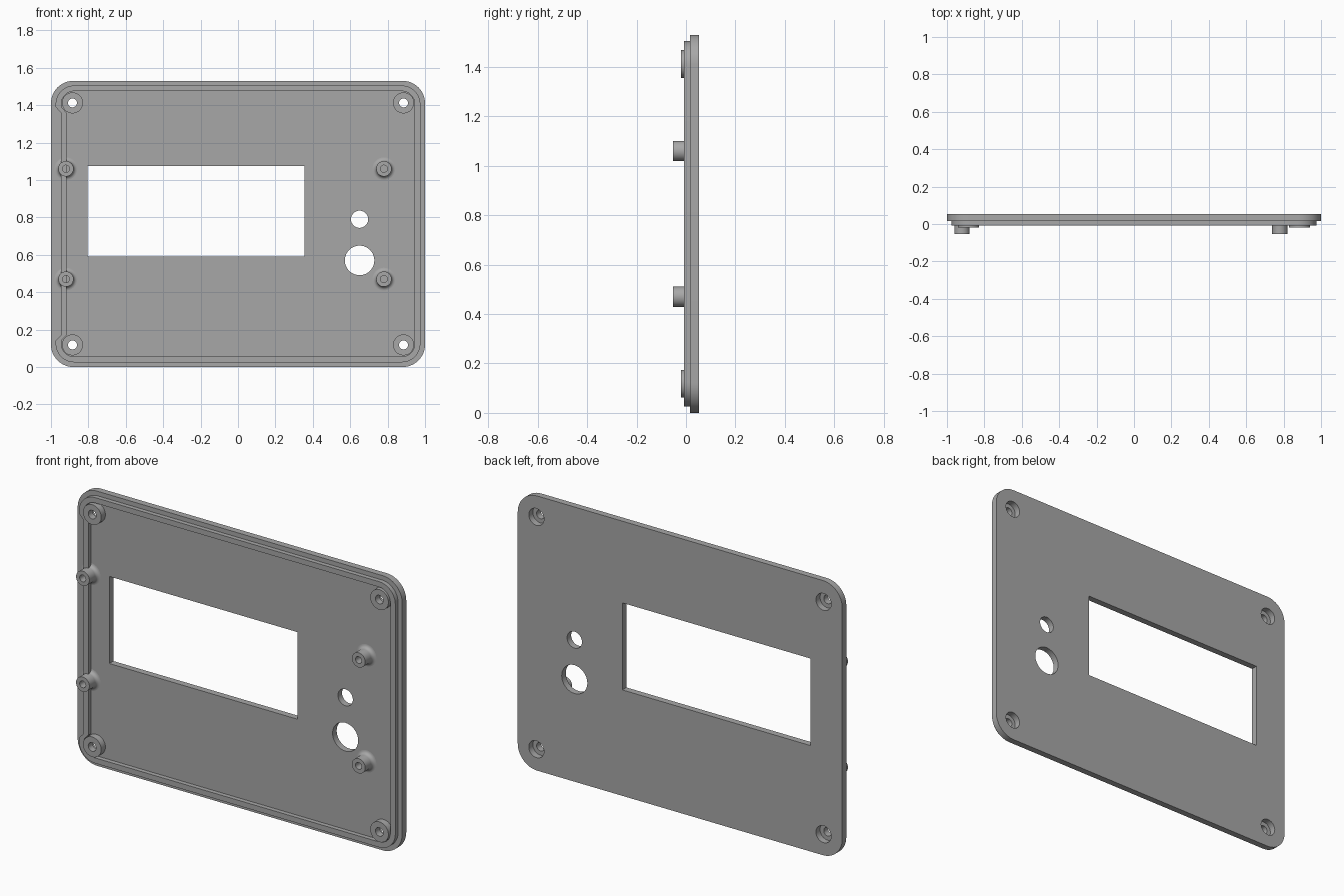
import bpy, bmesh
from math import pi, sin, cos, radians

cube = bpy.data.objects.get("Cube")
if cube:
    bpy.data.objects.remove(cube, do_unlink=True)

W, H = 2.0, 1.53                 # plate width and height
BACK, FACE = 0.053, 0.017        # plate back and inner face along y
LIP, BOSS, POST = -0.008, -0.02, -0.053

grey = bpy.data.materials.new("panel grey")
grey.use_nodes = True
colour = (0.39, 0.39, 0.39, 1)
grey.diffuse_color = colour
grey.node_tree.nodes["Principled BSDF"].inputs["Base Color"].default_value = colour


def finish(obj):
    """Give the part its material and smooth its curved walls."""
    obj.data.materials.clear()
    obj.data.materials.append(grey)
    bpy.ops.object.select_all(action="DESELECT")
    obj.select_set(True)
    bpy.context.view_layer.objects.active = obj
    bpy.ops.object.shade_smooth_by_angle(angle=radians(30))


def circle(x, z, r, n=40):
    return [(x + r * cos(2 * pi * i / n), z + r * sin(2 * pi * i / n)) for i in range(n)]


def rounded(inset, radius, jog=0.0):
    """Rounded outline; jog moves the left side inward between the corners."""
    pts = []
    cx, cz = W / 2 - inset - radius, H / 2 - inset - radius
    for k, (sx, sz) in enumerate([(1, 1), (-1, 1), (-1, -1), (1, -1)]):
        for i in range(13):
            a = (k + i / 12) * pi / 2
            pts.append((sx * cx + radius * cos(a), H / 2 + sz * cz + radius * sin(a)))
        if k == 1 and jog:
            left = -W / 2 + inset
            pts += [(left, H - 0.14), (left + jog, H - 0.17),
                    (left + jog, 0.17), (left, 0.14)]
    return pts


def slab(name, outlines, y0, y1):
    """Extrude a filled outline with holes from y0 to y1."""
    curve = bpy.data.curves.new(name, "CURVE")
    curve.dimensions = "2D"
    curve.fill_mode = "BOTH"
    curve.extrude = (y1 - y0) / 2
    for pts in outlines:
        spline = curve.splines.new("POLY")
        spline.points.add(len(pts) - 1)
        for p, (x, z) in zip(spline.points, pts):
            p.co = (x, z, 0, 1)
        spline.use_cyclic_u = True
    obj = bpy.data.objects.new(name, curve)
    bpy.context.collection.objects.link(obj)
    obj.rotation_euler.x = pi / 2
    obj.location.y = (y0 + y1) / 2
    bpy.ops.object.select_all(action="DESELECT")
    obj.select_set(True)
    bpy.context.view_layer.objects.active = obj
    bpy.ops.object.convert(target="MESH")
    obj = bpy.context.object
    bm = bmesh.new()
    bm.from_mesh(obj.data)
    bmesh.ops.remove_doubles(bm, verts=bm.verts, dist=0.0001)
    bmesh.ops.recalc_face_normals(bm, faces=bm.faces)
    bm.to_mesh(obj.data)
    bm.free()
    finish(obj)


def lathe(name, x, z, profile, n=32):
    """Spin a (radius, y) profile around an axis along y."""
    bm = bmesh.new()
    verts = [bm.verts.new((r, y, 0)) for r, y in profile]
    edges = [bm.edges.new(pair) for pair in zip(verts, verts[1:])]
    bmesh.ops.spin(bm, geom=verts + edges, cent=(0, 0, 0), axis=(0, 1, 0),
                   angle=2 * pi, steps=n)
    bmesh.ops.remove_doubles(bm, verts=bm.verts, dist=0.0001)
    bmesh.ops.recalc_face_normals(bm, faces=bm.faces)
    mesh = bpy.data.meshes.new(name)
    bm.to_mesh(mesh)
    bm.free()
    obj = bpy.data.objects.new(name, mesh)
    bpy.context.collection.objects.link(obj)
    obj.location = (x, 0, z)
    finish(obj)


corners = [(sx * 0.885, H / 2 + sz * 0.647, side, level)
           for sx, side in ((-1, "right"), (1, "left"))
           for sz, level in ((-1, "lower"), (1, "upper"))]

# Plate with display window, two control holes and screw head recesses
window = [(-0.805, 0.59), (0.355, 0.59), (0.355, 1.075), (-0.805, 1.075)]
slab("plate", [rounded(0, 0.12), window, circle(0.65, 0.79, 0.046),
               circle(0.65, 0.57, 0.079)]
     + [circle(x, z, 0.047) for x, z, _, _ in corners], FACE, BACK)

# Locating lip around the inner face
slab("lip", [rounded(0.025, 0.1, 0.028), rounded(0.055, 0.07, 0.028)], LIP, FACE)

# Screw bosses closing the recesses
for x, z, side, level in corners:
    slab(f"{level}_{side}_screw_boss", [circle(x, z, 0.056), circle(x, z, 0.024)],
         BOSS, FACE)

# Standoffs with blind holes and filleted feet
fillet = 0.02
foot = [(0.041 + fillet * (1 - cos(a)), FACE - fillet * (1 - sin(a)))
        for a in (i * pi / 12 for i in range(7))]
post = [(0, FACE), (0.019, FACE), (0.019, POST), (0.041, POST)] + foot
for x, side in ((-0.92, "right"), (0.78, "left")):
    for z, level in ((0.47, "lower"), (1.06, "upper")):
        lathe(f"{level}_{side}_standoff", x, z, post)
